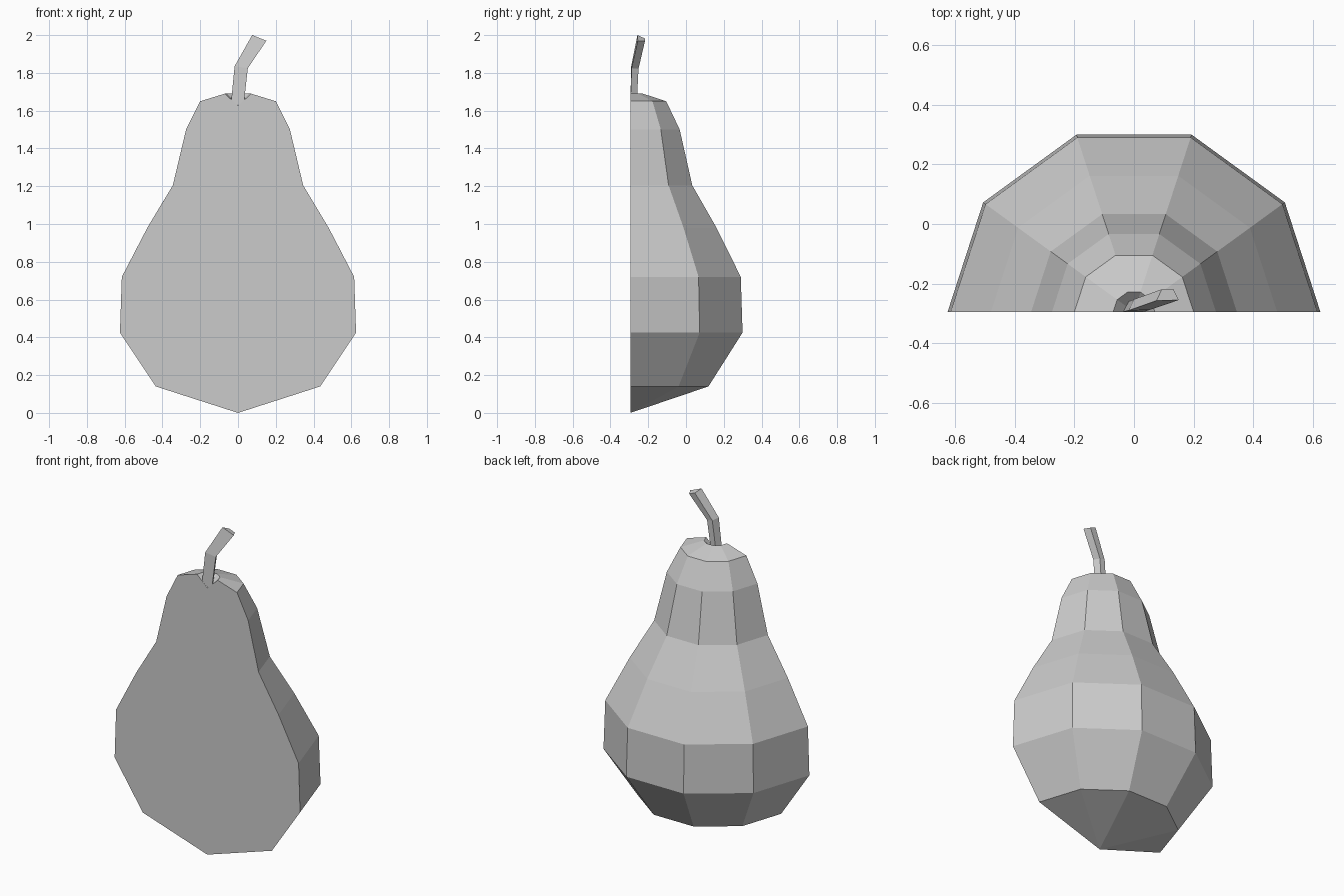
import bpy, bmesh, math
from mathutils import Vector

cube = bpy.data.objects.get("Cube")
if cube:
    bpy.data.objects.remove(cube, do_unlink=True)

CUT_Y = -0.295   # plane of the flat cut face
SIDES = 5        # facets around the half body

grey = bpy.data.materials.new("plain_grey")
grey.use_nodes = True
colour = (0.6, 0.6, 0.6, 1)
grey.diffuse_color = colour
grey.node_tree.nodes["Principled BSDF"].inputs["Base Color"].default_value = colour


def finish(bm, name):
    bmesh.ops.remove_doubles(bm, verts=bm.verts, dist=0.0001)
    bmesh.ops.recalc_face_normals(bm, faces=bm.faces)
    mesh = bpy.data.meshes.new(name)
    bm.to_mesh(mesh)
    bm.free()
    mesh.materials.append(grey)
    obj = bpy.data.objects.new(name, mesh)
    bpy.context.collection.objects.link(obj)
    return obj


# Half fruit: profile spun through half a turn, ending in a stem dimple
profile = [(0, 0), (0.435, 0.14), (0.625, 0.425), (0.615, 0.72), (0.48, 0.98),
           (0.345, 1.205), (0.275, 1.5), (0.2, 1.65), (0.07, 1.69), (0, 1.625)]
bm = bmesh.new()
verts = [bm.verts.new((r, CUT_Y, z)) for r, z in profile]
edges = [bm.edges.new(pair) for pair in zip(verts, verts[1:])]
bmesh.ops.spin(bm, geom=verts + edges, cent=(0, CUT_Y, 0), axis=(0, 0, 1),
               angle=math.pi, steps=SIDES)
bmesh.ops.remove_doubles(bm, verts=bm.verts, dist=0.0001)
# Flat cut face
bmesh.ops.holes_fill(bm, edges=[e for e in bm.edges if e.is_boundary], sides=0)
finish(bm, "half_fruit")

# Stem: half-hexagon section, bent sideways and back
# each ring: front left edge, front right edge, back offset
rings = [
    (Vector((-0.038, CUT_Y, 1.63)), Vector((0.03, CUT_Y, 1.63)), Vector((0, 0.034, 0))),
    (Vector((-0.018, -0.29, 1.835)), Vector((0.052, -0.288, 1.825)), Vector((0, 0.037, -0.006))),
    (Vector((0.075, -0.257, 2.0)), Vector((0.15, -0.255, 1.97)), Vector((0, 0.038, -0.01))),
]
bm = bmesh.new()
loops = []
for a, b, back in rings:
    points = [a, b, a.lerp(b, 0.75) + back, a.lerp(b, 0.25) + back]
    loops.append([bm.verts.new(p) for p in points])
for low, high in zip(loops, loops[1:]):
    for i in range(4):
        j = (i + 1) % 4
        bm.faces.new((low[i], low[j], high[j], high[i]))
bm.faces.new(loops[0])
bm.faces.new(loops[-1])
finish(bm, "stem")
